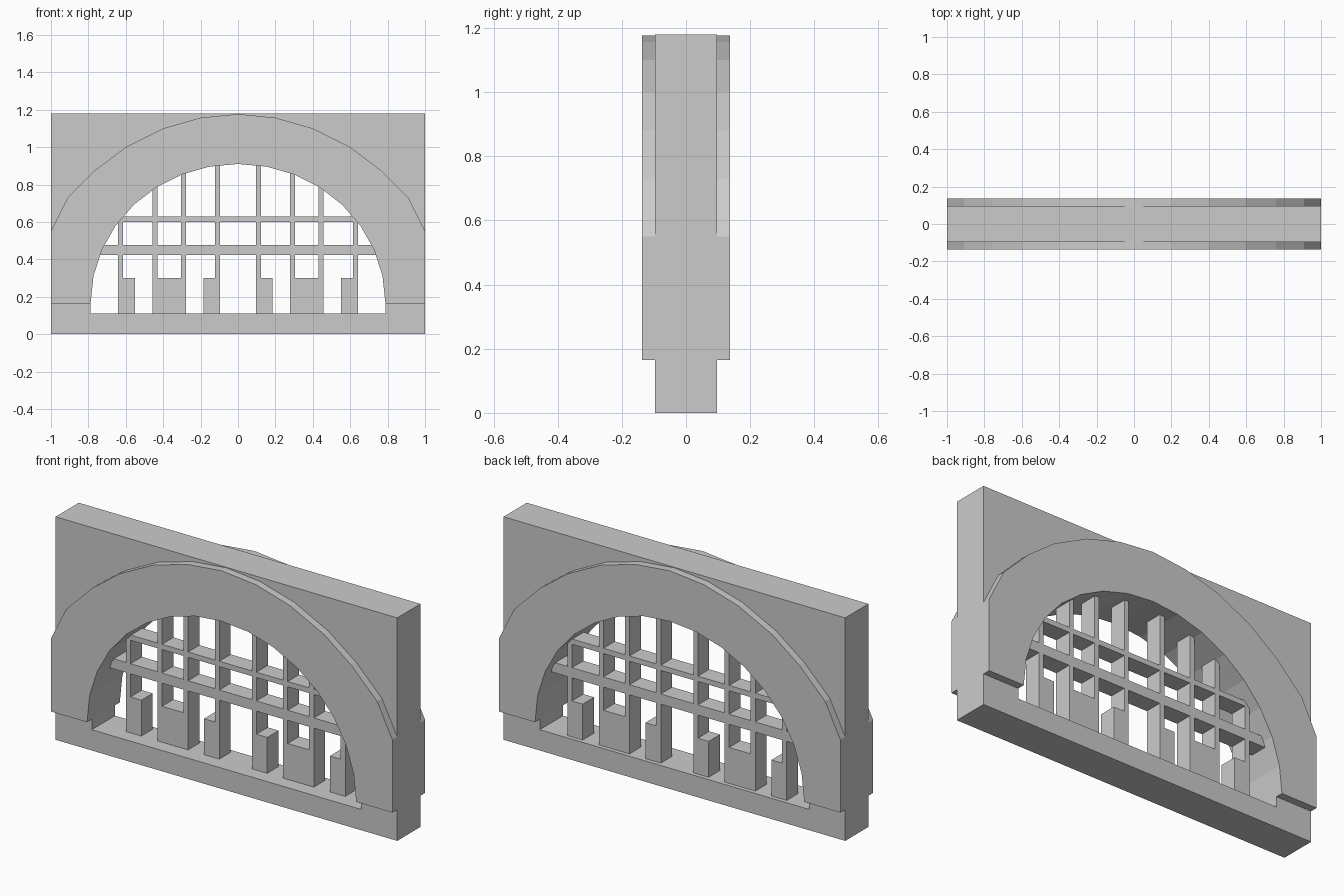
import bpy, bmesh
from math import sin, cos, pi, sqrt

if "Cube" in bpy.data.objects:
    bpy.data.objects.remove(bpy.data.objects["Cube"], do_unlink=True)

# Single stone colour
stone = bpy.data.materials.new("light_grey_stone")
stone.use_nodes = True
grey = (0.6, 0.6, 0.6, 1)
stone.diffuse_color = grey
stone.node_tree.nodes["Principled BSDF"].inputs["Base Color"].default_value = grey


def slab(name, outline, y0, y1):
    """Extrude an x-z outline from y0 to y1."""
    bm = bmesh.new()
    face = bm.faces.new([bm.verts.new((x, y0, z)) for x, z in outline])
    moved = bmesh.ops.extrude_face_region(bm, geom=[face])["geom"]
    verts = [v for v in moved if isinstance(v, bmesh.types.BMVert)]
    bmesh.ops.translate(bm, vec=(0, y1 - y0, 0), verts=verts)
    bmesh.ops.recalc_face_normals(bm, faces=bm.faces)
    mesh = bpy.data.meshes.new(name)
    bm.to_mesh(mesh)
    bm.free()
    mesh.materials.append(stone)
    obj = bpy.data.objects.new(name, mesh)
    bpy.context.collection.objects.link(obj)
    return obj


def box(name, x0, x1, z0, z1, y0, y1):
    return slab(name, [(x0, z0), (x1, z0), (x1, z1), (x0, z1)], y0, y1)


RX, RZ, SPRING, SILL, TOP = 0.788, 0.745, 0.165, 0.11, 1.18
WALL, RING = 0.097, 0.137
BACK, FRONT = 0.075, -0.02

# Faceted opening, from right to left over the crown
SEGMENTS = 16
opening = [(RX * cos(pi * i / SEGMENTS), SPRING + RZ * sin(pi * i / SEGMENTS))
           for i in range(SEGMENTS + 1)]

# Wall around the opening, and the sill below it
slab("wall", [(-RX, SILL), (-1, SILL), (-1, TOP), (1, TOP), (1, SILL), (RX, SILL)]
     + opening, -WALL, WALL)
box("sill", -1, 1, 0, SILL, -WALL, WALL)

# Raised arch surround on both sides of the wall
half = [(1, SPRING), (1, 0.55), (0.91, 0.73), (0.76, 0.88), (0.6, 1.0),
        (0.4, 1.1), (0.2, 1.157)]
outer = half + [(0, 1.177)] + [(-x, z) for x, z in reversed(half)]
slab("arch_surround", outer + opening[::-1], -RING, RING)

# Lattice: short posts and thin uprights, mirrored
for side, s in (("left", 1), ("right", -1)):
    for i, (a, b) in enumerate([(0.095, 0.185), (0.278, 0.458), (0.552, 0.642)]):
        x0, x1 = sorted((s * a, s * b))
        box(f"{side}_post_{i + 1}", x0, x1, SILL, 0.3, FRONT, BACK)
    for i, a in enumerate([0.095, 0.278, 0.431, 0.615]):
        x0, x1 = sorted((s * a, s * (a + 0.027)))
        crown = SPRING + RZ * sqrt(1 - (a / RX) ** 2) + 0.01
        box(f"{side}_upright_{i + 1}", x0, x1, 0.3, crown, FRONT, BACK)

# Horizontal rails, ends buried in the wall
box("lower_rail", -0.77, 0.77, 0.422, 0.476, FRONT, BACK)
box("upper_rail", -0.67, 0.67, 0.6, 0.628, FRONT, BACK)
